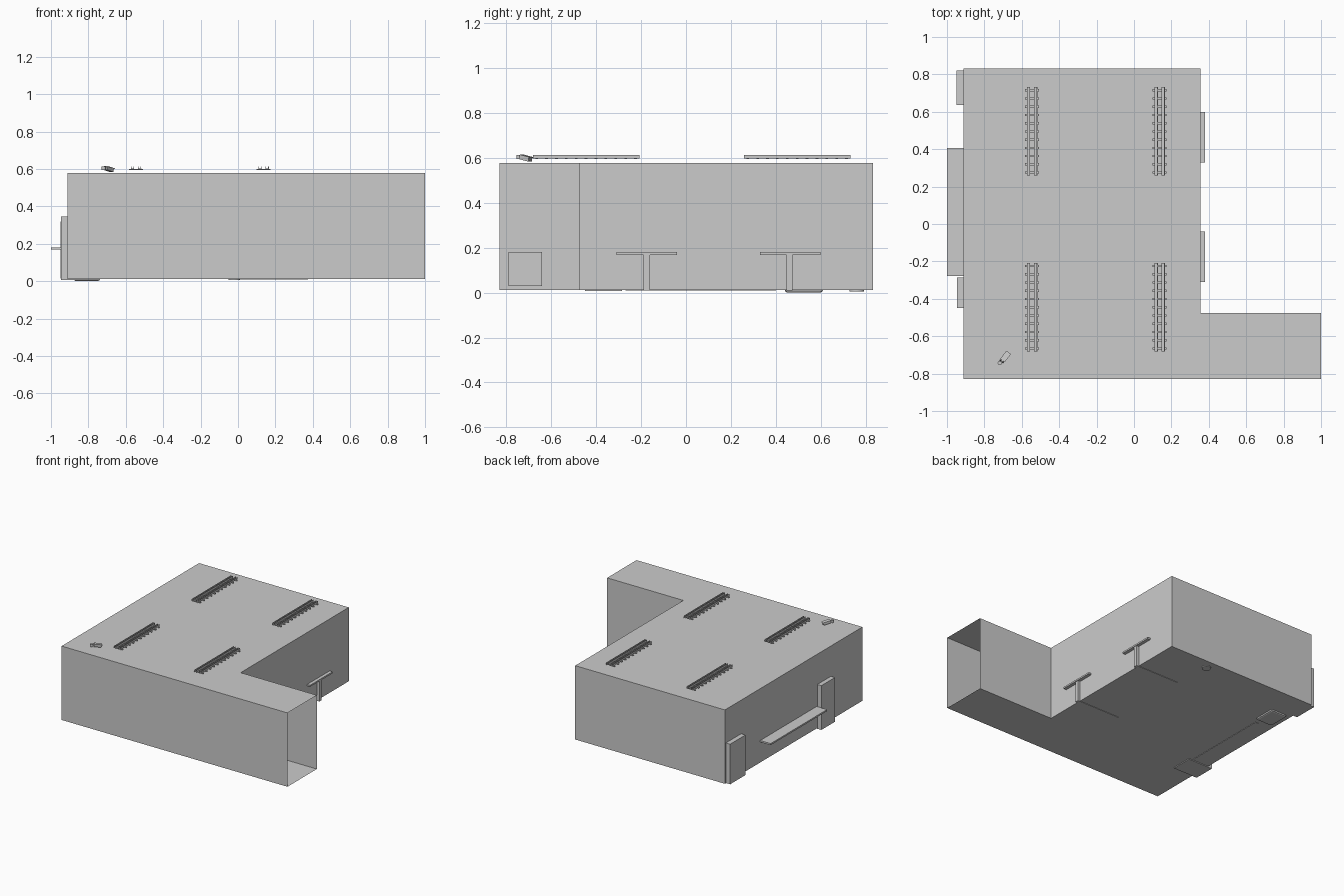
import bpy, bmesh, math
from mathutils import Matrix, Vector

if "Cube" in bpy.data.objects:
    bpy.data.objects.remove(bpy.data.objects["Cube"])


def finish(name, bm):
    me = bpy.data.meshes.new(name)
    bm.to_mesh(me)
    bm.free()
    ob = bpy.data.objects.new(name, me)
    bpy.context.collection.objects.link(ob)
    return ob


def add_box(bm, x, y, z):
    """Add a box given its (min, max) range on each axis."""
    mid = Vector([(a + b) / 2 for a, b in (x, y, z)])
    size = [b - a for a, b in (x, y, z)]
    m = Matrix.Translation(mid) @ Matrix.Diagonal((*size, 1))
    bmesh.ops.create_cube(bm, size=1, matrix=m)


def boxes(name, *ranges):
    bm = bmesh.new()
    for r in ranges:
        add_box(bm, *r)
    return finish(name, bm)


def tube(name, loc, radius, depth, sides=24, rot=Matrix.Identity(4), caps=True):
    bm = bmesh.new()
    bmesh.ops.create_cone(bm, cap_ends=caps, segments=sides, radius1=radius,
                          radius2=radius, depth=depth,
                          matrix=Matrix.Translation(loc) @ rot)
    ob = finish(name, bm)
    for p in ob.data.polygons:
        p.use_smooth = len(p.vertices) == 4
    return ob


# L-shaped room shell: thin sheet walls, corridor end left open
FLOOR, ROOF = 0.012, 0.577
plan = [(1, -.475), (.355, -.475), (.355, .832), (-.912, .832), (-.912, -.83), (1, -.83)]
bm = bmesh.new()
low = [bm.verts.new((x, y, FLOOR)) for x, y in plan]
high = [bm.verts.new((x, y, ROOF)) for x, y in plan]
bm.faces.new(low[::-1])
bm.faces.new(high)
for i in range(len(plan) - 1):
    bm.faces.new((low[i], low[i + 1], high[i + 1], high[i]))
finish("room_shell", bm)

# Two desks on the right wall, each a top on a central panel leg
for i, y in enumerate((-.175, .465)):
    boxes(f"side_desk_{i + 1}",
          ((0, .38), (y - .135, y + .135), (.168, .18)),
          ((.005, .375), (y - .014 - .004 * i, y + .014 - .004 * i), (.009, .168)))

# Long desk through the left wall
boxes("long_desk",
      ((-1, -.56), (-.277, .405), (.168, .18)),
      ((-.795, -.768), (-.27, .40), (.009, .168)))

# Cabinets through the left wall
boxes("front_cabinet", ((-.946, -.74), (-.45, -.285), (.006, .345)))
boxes("back_cabinet_body", ((-.948, -.76), (.635, .82), (.013, .32)))

# Square panel on the far corridor wall
boxes("wall_panel", ((-.912, -.895), (-.79, -.642), (.03, .18)))

# Rounded storage box, with a raised rim under the floor
box = boxes("storage_box", ((-.878, -.738), (.44, .61), (0, .15)))
bv = box.modifiers.new("round", "BEVEL")
bv.width, bv.segments = .012, 2

# Small round bin
tube("waste_bin", (-.02, .76, .05), .032, .09)

# Ceiling light fixtures: slats, long rails and thin upper fins
for n, (x, y) in enumerate([(a, b) for a in (-.545, .137) for b in (-.445, .495)]):
    bm = bmesh.new()
    for k in range(11):
        sy = y - .22 + k * .044
        add_box(bm, (x - .038, x + .038), (sy - .006, sy + .006), (.594, .599))
    for dx in (-.019, .019):
        add_box(bm, (x + dx - .009, x + dx + .009), (y - .237, y + .237), (.597, .602))
        for e in (-.007, .007):
            add_box(bm, (x + dx + e - .0015, x + dx + e + .0015),
                    (y - .237, y + .237), (.602, .613))
    finish(f"ceiling_light_{n + 1}", bm)

# Security camera: tilted body, hood, lens and mount
aim = (Matrix.Translation((-.692, -.715, .598)) @ Matrix.Rotation(math.radians(52), 4, 'Z')
       @ Matrix.Rotation(math.radians(12), 4, 'Y'))
cam = boxes("camera_body",
            ((-.026, .028), (-.013, .013), (-.009, .009)),
            ((-.022, .034), (-.015, .015), (.009, .012)))
cam.data.transform(aim)
lens = tube("camera_lens", (.029, 0, 0), .007, .006, 16, Matrix.Rotation(math.pi / 2, 4, 'Y'))
lens.data.transform(aim)
arm = boxes("camera_arm", ((-.04, -.022), (-.004, .004), (-.004, .004)))
arm.data.transform(aim)
tube("camera_mount", (-.718, -.744, .604), .011, .018, 16)
